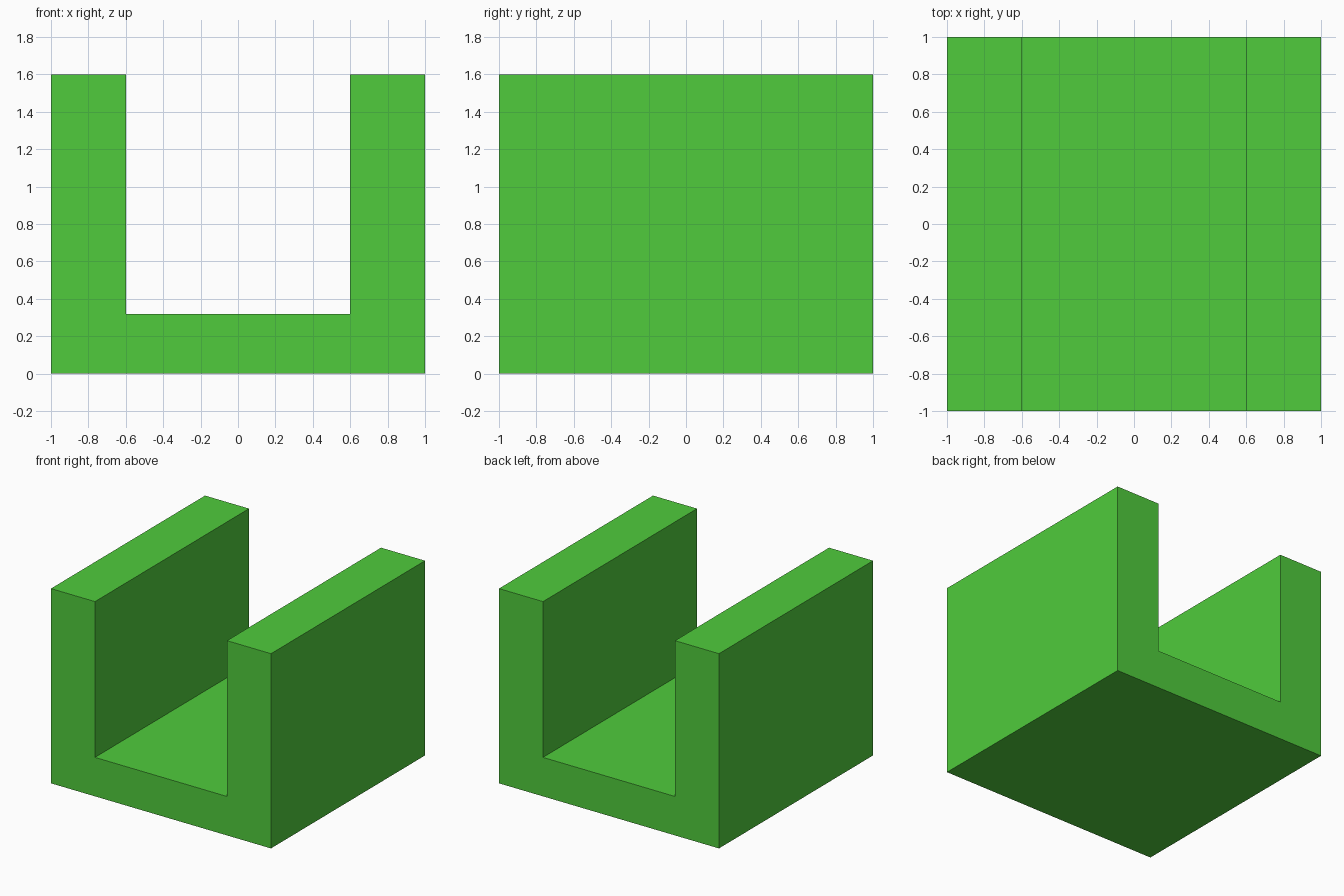
import bpy
import bmesh

if "Cube" in bpy.data.objects:
    bpy.data.objects.remove(bpy.data.objects["Cube"])

# U-shaped cross-section in the xz plane
profile = [(-1, 0), (1, 0), (1, 1.6), (0.6, 1.6),
           (0.6, 0.32), (-0.6, 0.32), (-0.6, 1.6), (-1, 1.6)]

# Extrude the section from front to back
bm = bmesh.new()
face = bm.faces.new([bm.verts.new((x, -1, z)) for x, z in profile])
result = bmesh.ops.extrude_face_region(bm, geom=[face])
back = [v for v in result["geom"] if isinstance(v, bmesh.types.BMVert)]
bmesh.ops.translate(bm, vec=(0, 2, 0), verts=back)
bmesh.ops.recalc_face_normals(bm, faces=bm.faces)

mesh = bpy.data.meshes.new("channel_block")
bm.to_mesh(mesh)
bm.free()
block = bpy.data.objects.new("channel_block", mesh)
bpy.context.collection.objects.link(block)

# Green finish
green = bpy.data.materials.new("green")
green.diffuse_color = (0.08, 0.60, 0.045, 1)
green.use_nodes = True
green.node_tree.nodes["Principled BSDF"].inputs["Base Color"].default_value = green.diffuse_color
mesh.materials.append(green)
